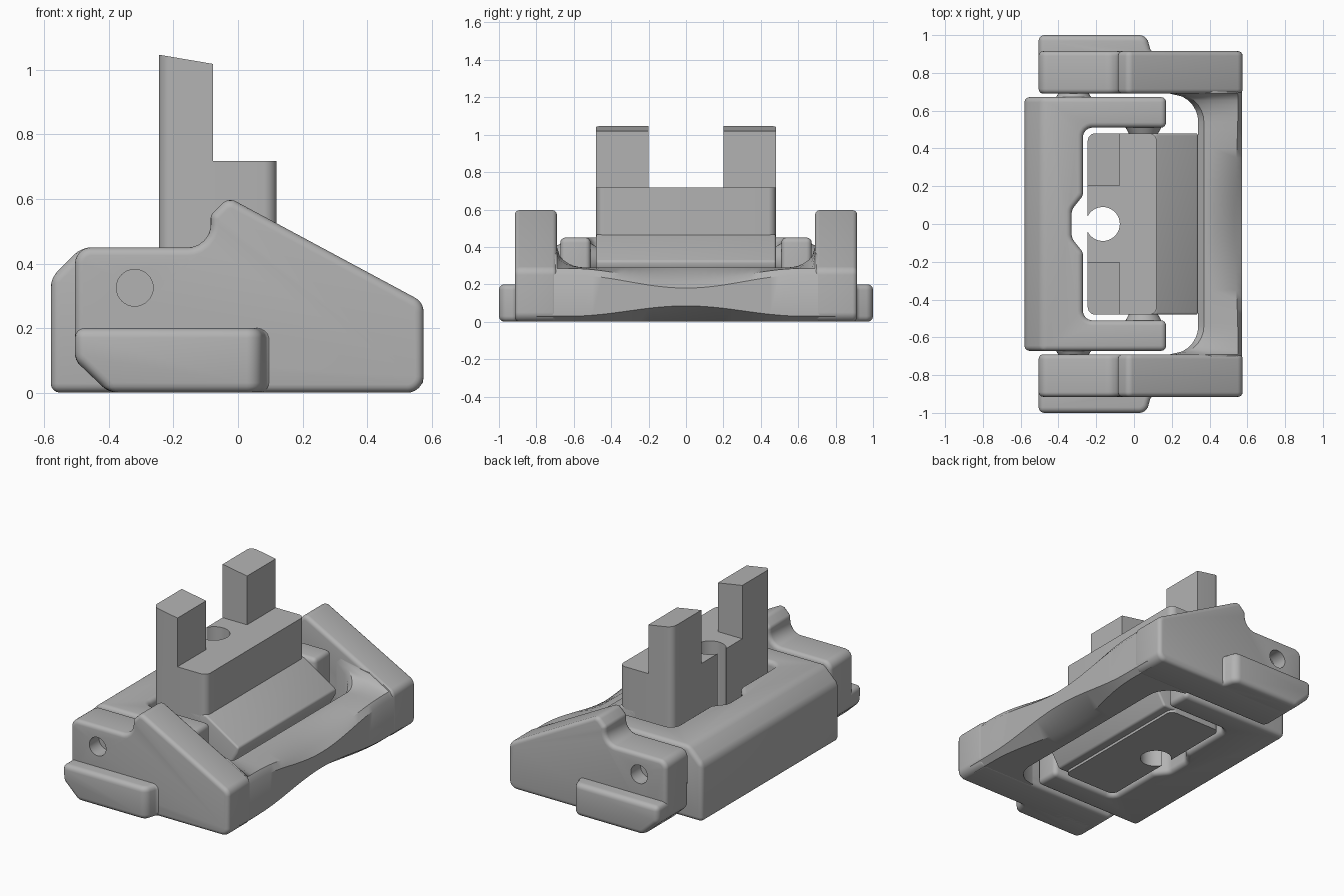
import bpy, bmesh, math
from mathutils import Vector

if "Cube" in bpy.data.objects:
    bpy.data.objects.remove(bpy.data.objects["Cube"], do_unlink=True)

grey = bpy.data.materials.new("matte_grey")
grey.use_nodes = True
COLOUR = (0.45, 0.45, 0.45, 1)
grey.diffuse_color = COLOUR
grey.node_tree.nodes["Principled BSDF"].inputs["Base Color"].default_value = COLOUR


def rounded(corners, steps=6):
    """Turn (x, y, radius) corners into a polygon with rounded corners."""
    out = []
    for i, (x, y, r) in enumerate(corners):
        p = Vector((x, y))
        if r == 0:
            out.append(p)
            continue
        a = (Vector(corners[i - 1][:2]) - p).normalized()
        b = (Vector(corners[(i + 1) % len(corners)][:2]) - p).normalized()
        half = a.angle(b) / 2
        centre = p + (a + b).normalized() * r / math.sin(half)
        start = p + a * r / math.tan(half) - centre
        end = p + b * r / math.tan(half) - centre
        for k in range(steps + 1):
            d = start.lerp(end, k / steps).normalized()
            out.append(centre + d * r)
    return out


def prism(name, outline, axis, low, high, cut=None):
    """Extrude an outline along Y (x,z outline) or Z (x,y outline)."""
    bm = bmesh.new()

    def place(p, h):
        return (p[0], h, p[1]) if axis == "Y" else (p[0], p[1], h)
    face = bm.faces.new([bm.verts.new(place(p, low)) for p in outline])
    ext = bmesh.ops.extrude_face_region(bm, geom=[face])
    step = Vector(place((0, 0), high - low))
    moved = [v for v in ext["geom"] if isinstance(v, bmesh.types.BMVert)]
    bmesh.ops.translate(bm, verts=moved, vec=step)
    if cut:
        point, normal = cut
        bmesh.ops.bisect_plane(bm, geom=bm.verts[:] + bm.edges[:] + bm.faces[:],
                               plane_co=point, plane_no=normal, clear_outer=True)
        rim = [e for e in bm.edges if e.is_boundary]
        bmesh.ops.holes_fill(bm, edges=rim, sides=0)
    return finish_mesh(name, bm)


def finish_mesh(name, bm):
    bmesh.ops.recalc_face_normals(bm, faces=bm.faces[:])
    mesh = bpy.data.meshes.new(name)
    bm.to_mesh(mesh)
    bm.free()
    obj = bpy.data.objects.new(name, mesh)
    bpy.context.collection.objects.link(obj)
    mesh.materials.append(grey)
    return obj


def cone(name, x, z, y1, y2, r1, r2):
    bm = bmesh.new()
    bmesh.ops.create_cone(bm, cap_ends=True, segments=32, radius1=r1, radius2=r2,
                          depth=y2 - y1)
    for v in bm.verts:
        v.co = (x + v.co.x, (y1 + y2) / 2 + v.co.z, z + v.co.y)
    return finish_mesh(name, bm)


def finish(obj, bevel=0.0, mirror=False, cutter=None):
    """Apply edge rounding, drilled hole and mirroring, then smooth."""
    if bevel:
        m = obj.modifiers.new("round", "BEVEL")
        m.width, m.segments = bevel, 4
        m.limit_method, m.angle_limit = "ANGLE", math.radians(32)
        m.use_clamp_overlap = False
    if cutter:
        m = obj.modifiers.new("drill", "BOOLEAN")
        m.operation, m.object, m.solver = "DIFFERENCE", cutter, "EXACT"
    if mirror:
        m = obj.modifiers.new("mirror", "MIRROR")
        m.use_axis = (False, True, False)
        m.use_mirror_merge = False
    deps = bpy.context.evaluated_depsgraph_get()
    mesh = bpy.data.meshes.new_from_object(obj.evaluated_get(deps))
    obj.modifiers.clear()
    obj.data = mesh
    bpy.ops.object.select_all(action="DESELECT")
    obj.select_set(True)
    bpy.context.view_layer.objects.active = obj
    bpy.ops.object.shade_smooth_by_angle(angle=math.radians(35))


# Outer yoke: side arms with drilled pivot holes
drill = cone("pivot_drill", -0.32, 0.325, 0.82, 1.1, 0.057, 0.057)
drill.hide_render = True
arm = prism("yoke_arms", rounded([
    (-0.505, 0.1, 0), (-0.505, 0.45, 0.05), (-0.085, 0.45, 0.07),
    (-0.085, 0.55, 0.03), (-0.03, 0.605, 0.035), (0.575, 0.28, 0.05),
    (0.575, 0, 0.05), (-0.4, 0, 0)]), "Y", 0.69, 0.915)
finish(arm, 0.025, True, drill)
bpy.data.objects.remove(drill, do_unlink=True)

# Outer yoke: low side flanges
flange = prism("side_flanges", rounded([
    (-0.505, 0.8, 0), (-0.505, 1.0, 0), (0.065, 1.0, 0.05),
    (0.09, 0.912, 0.03), (0.14, 0.905, 0), (0.14, 0.8, 0)]), "Z", 0, 0.2,
    ((-0.4, 0, 0), (-0.1, 0, -0.105)))
finish(flange, 0.03, True)


# Outer yoke: scooped cross bar, lofted along Y
def bar_section(y):
    a = min(abs(y), 0.69)
    scoop = 0.5 + 0.5 * math.cos(math.pi * min(a / 0.62, 1))
    d = max(a - 0.54, 0)
    fillet = 0.15 - math.sqrt(max(0.0225 - d * d, 0))
    q = fillet / 0.15
    xi, zi = 0.34 - fillet, 0.29 + 0.11 * q
    return [(xi, 0.002), (0.54 - 0.09 * scoop, 0.002), (0.573, 0.03 + 0.055 * scoop),
            (0.573, 0.25 - 0.07 * scoop), (0.55 - 0.02 * scoop, 0.285 - 0.07 * scoop),
            (0.42, 0.29 + 0.07 * q), (xi + 0.03, zi), (xi, zi - 0.03)]


bm = bmesh.new()
half = [0.05 * i for i in range(11)] + [0.54, 0.57, 0.6, 0.63, 0.655, 0.675, 0.69, 0.8]
stations = [-y for y in reversed(half[1:])] + half
rings = [[bm.verts.new((x, y, z)) for x, z in bar_section(y)] for y in stations]
for r, s in zip(rings, rings[1:]):
    for i in range(len(r)):
        j = (i + 1) % len(r)
        bm.faces.new((r[i], r[j], s[j], s[i]))
bm.faces.new(rings[0])
bm.faces.new(rings[-1])
finish(finish_mesh("yoke_cross_bar", bm))

# Inner cradle: U shape with a finger notch and chamfered back
side = [(-0.33, 0.075, 0.06), (-0.27, 0.15, 0.05), (-0.27, 0.51, 0.05),
        (0.17, 0.51, 0), (0.17, 0.672, 0), (-0.58, 0.672, 0)]
lower = [(x, -y, r) for x, y, r in reversed(side)]
cradle = prism("inner_cradle", rounded(side + lower), "Z", 0, 0.45,
               ((-0.58, 0, 0.355), (-1, 0, 1)))
finish(cradle, 0.028)

# Pivot bosses between the nested frames
finish(cone("outer_pivots", -0.32, 0.325, 0.66, 0.7, 0.1, 0.075), 0, True)
finish(cone("inner_pivots", 0.05, 0.325, 0.475, 0.52, 0.075, 0.1), 0, True)

# Centre block with a vertical bore open at the back
bore = []
for k in range(33):
    a = math.radians(153 - k * 306 / 32)
    bore.append(Vector((-0.165 + 0.09 * math.cos(a), 0.09 * math.sin(a))))
outer = rounded([(-0.245, -0.48, 0.04), (0.12, -0.48, 0.04),
                 (0.12, 0.48, 0.04), (-0.245, 0.48, 0.04)])
finish(prism("centre_block", bore + outer, "Z", 0.004, 0.717))

# Sloped lip on the front of the block
lip = prism("sloped_lip", [(0.0, 0.02), (0.17, 0.02), (0.335, 0.29), (0.34, 0.325),
                           (0.115, 0.468), (0.0, 0.468)], "Y", -0.48, 0.48)
finish(lip, 0.012)

# Two upright posts with sloped tops
post = prism("upright_posts", rounded([
    (-0.245, 0.2, 0), (-0.078, 0.2, 0), (-0.078, 0.48, 0), (-0.245, 0.48, 0.04)]),
    "Z", 0.6, 1.2, ((-0.245, 0, 1.047), (0.17, 0, 1)))
finish(post, 0, True)
